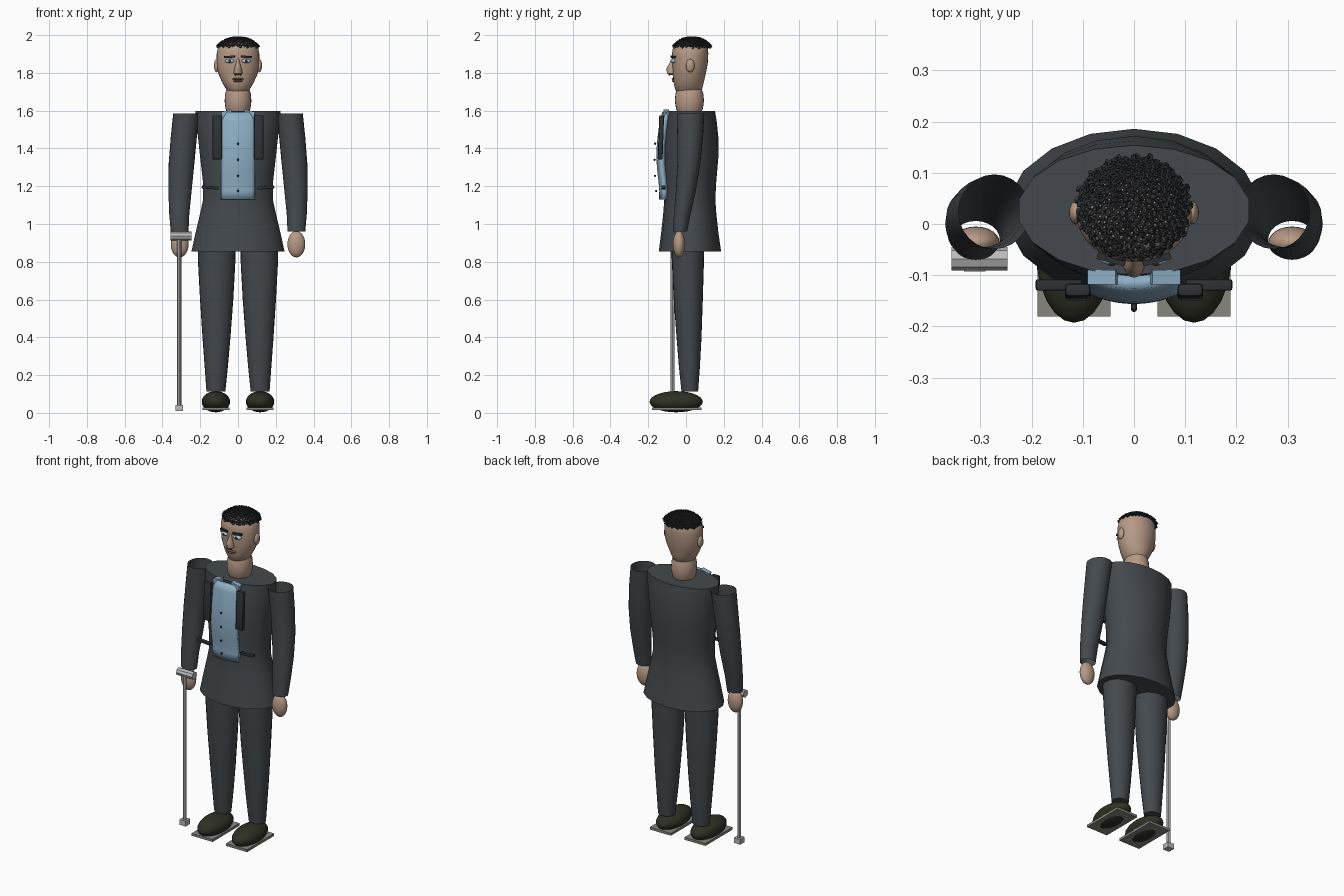
import bpy, bmesh, math, random
from mathutils import Vector, Matrix

if "Cube" in bpy.data.objects:
    bpy.data.objects.remove(bpy.data.objects["Cube"])

random.seed(4)


def material(name, r, g, b):
    m = bpy.data.materials.new(name)
    m.diffuse_color = (r, g, b, 1)
    m.use_nodes = True
    m.node_tree.nodes["Principled BSDF"].inputs["Base Color"].default_value = m.diffuse_color
    return m


SUIT = material("charcoal_cloth", .056, .066, .075)
LAPEL = material("dark_cloth", .028, .032, .037)
SHIRT = material("light_blue_cloth", .27, .43, .56)
SKIN = material("skin", .47, .32, .235)
HAIR = material("black_hair", .025, .028, .032)
SHOE = material("dark_olive_leather", .028, .03, .017)
SOLE = material("grey_sole", .24, .235, .21)
METAL = material("silver_metal", .5, .5, .5)
LIP = material("brown_lip", .2, .115, .085)
EYE = material("pale_blue_eye", .4, .6, .75)


def finish(name, bm, mat, angle=40):
    bmesh.ops.recalc_face_normals(bm, faces=bm.faces)
    me = bpy.data.meshes.new(name)
    bm.to_mesh(me)
    bm.free()
    ob = bpy.data.objects.new(name, me)
    bpy.context.collection.objects.link(ob)
    me.materials.append(mat)
    bpy.ops.object.select_all(action='DESELECT')
    ob.select_set(True)
    bpy.context.view_layer.objects.active = ob
    bpy.ops.object.shade_smooth_by_angle(angle=math.radians(angle))
    return ob


def loft(name, rings, mat, n=24, caps=True):
    """Skin elliptical rings given as (z, cx, cy, rx, ry)."""
    bm = bmesh.new()
    loops = []
    for z, cx, cy, rx, ry in rings:
        loops.append([bm.verts.new((cx + rx * math.sin(2 * math.pi * i / n),
                                    cy + ry * math.cos(2 * math.pi * i / n), z)) for i in range(n)])
    for a, b in zip(loops, loops[1:]):
        for i in range(n):
            bm.faces.new((a[i], a[(i + 1) % n], b[(i + 1) % n], b[i]))
    if caps:
        bm.faces.new(loops[0])
        bm.faces.new(loops[-1])
    return finish(name, bm, mat)


def ellipsoid(name, c, r, mat, u=24, v=14):
    bm = bmesh.new()
    bmesh.ops.create_uvsphere(bm, u_segments=u, v_segments=v, radius=1,
                              matrix=Matrix.Translation(c) @ Matrix.Diagonal((*r, 1)))
    return finish(name, bm, mat)


def box(name, c, size, mat, rot=(0, 0, 0), bevel=0):
    bm = bmesh.new()
    bmesh.ops.create_cube(bm, size=1, matrix=Matrix.Diagonal((*size, 1)))
    if bevel:
        bmesh.ops.bevel(bm, geom=bm.edges[:], offset=bevel, segments=2, affect='EDGES', profile=.5)
    for axis, a in zip("XYZ", rot):
        bmesh.ops.rotate(bm, verts=bm.verts, matrix=Matrix.Rotation(a, 3, axis))
    bmesh.ops.translate(bm, verts=bm.verts, vec=c)
    return finish(name, bm, mat)


def rod(name, c, r, length, mat, axis='Z', n=8):
    bm = bmesh.new()
    rot = Matrix.Rotation(math.pi / 2, 4, 'Y') if axis == 'X' else Matrix()
    bmesh.ops.create_cone(bm, cap_ends=True, segments=n, radius1=r, radius2=r, depth=length,
                          matrix=Matrix.Translation(c) @ rot)
    return finish(name, bm, mat, 30)


# Jacket body: flared hem, narrow waist, broad shoulders
loft("jacket", [(.855, 0, .021, .25, .165), (.95, 0, .02, .229, .152), (1.05, 0, .02, .205, .141),
                (1.13, 0, .02, .187, .135), (1.22, 0, .021, .188, .139), (1.35, 0, .025, .203, .146),
                (1.45, 0, .027, .214, .145), (1.54, 0, .027, .224, .136), (1.597, 0, .027, .228, .127)], SUIT, 18)

# Limbs, mirrored left and right
for s, side in ((-1, "right"), (1, "left")):
    loft(side + "_sleeve", [(.96, s * .309, -.032, .047, .038), (1.05, s * .311, -.02, .053, .044),
                            (1.18, s * .307, 0, .062, .053), (1.32, s * .299, .015, .068, .061),
                            (1.46, s * .287, .022, .069, .068), (1.585, s * .273, .024, .07, .073)],
         SUIT, 24, caps=False)
    ellipsoid(side + "_hand", (s * .309, -.037, .893), (.047, .032, .07), SKIN)
    loft(side + "_trouser_leg", [(.112, s * .117, .02, .05, .044), (.25, s * .115, .018, .062, .056),
                                 (.4, s * .114, .016, .074, .066), (.6, s * .113, .012, .088, .077),
                                 (.8, s * .113, .01, .099, .085), (.88, s * .113, .01, .1, .087)], SUIT)
    ellipsoid(side + "_shoe", (s * .117, -.052, .059), (.075, .141, .056), SHOE)
    box(side + "_sole", (s * .117, -.05, .022), (.143, .262, .015), SOLE)

    # Jacket trim
    box(side + "_lapel", (s * .11, -.133, 1.458), (.05, .026, .235), LAPEL,
        rot=(math.radians(-2), 0, 0), bevel=.008)
    box(side + "_pocket_flap", (s * .147, -.119, 1.193), (.09, .022, .016), LAPEL,
        rot=(0, s * math.radians(-4), 0), bevel=.004)
    box(side + "_collar", (s * .058, -.104, 1.578), (.056, .028, .045), SHIRT,
        rot=(0, s * math.radians(14), 0))

    # Face features
    ellipsoid(side + "_ear", (s * .113, .022, 1.838), (.014, .023, .035), SKIN, 16, 10)
    ellipsoid(side + "_eye", (s * .043, -.066, 1.863), (.026, .014, .011), EYE, 16, 10)
    ellipsoid(side + "_iris", (s * .043, -.078, 1.863), (.008, .004, .008), HAIR, 12, 8)
    box(side + "_eyebrow", (s * .044, -.068, 1.885), (.056, .016, .011), HAIR,
        rot=(0, s * math.radians(3), s * math.radians(15)))
    ellipsoid(side + "_nostril", (s * .013, -.088, 1.79), (.005, .006, .004), HAIR, 8, 6)

# Shirt front: a bowed panel with thickness
bm = bmesh.new()
bmesh.ops.create_grid(bm, x_segments=10, y_segments=10, size=1)
for v in bm.verts:
    x, t = v.co.x * .086, (v.co.y + 1) / 2
    bow = .13 + .022 * math.sin(math.pi * min(1, (1 - t) * 1.15)) - .016 * t
    v.co = (x, -bow + 2.6 * x * x, 1.13 + .46 * t)
front = finish("shirt_front", bm, SHIRT)
mod = front.modifiers.new("thickness", 'SOLIDIFY')
mod.thickness, mod.offset = .026, 0
for z, y in ((1.425, -.163), (1.34, -.166), (1.255, -.164), (1.175, -.158)):
    ellipsoid("shirt_button", (0, y, z), (.006, .006, .006), LAPEL, 10, 6)

# Neck and head
loft("neck", [(1.585, 0, .018, .055, .06), (1.61, 0, .018, .066, .071), (1.65, 0, .018, .071, .077),
              (1.69, 0, .018, .068, .074), (1.72, 0, .018, .058, .064)], SKIN)
loft("head", [(1.695, 0, .014, .045, .054), (1.708, 0, .014, .06, .07), (1.75, 0, .014, .084, .08),
              (1.8, 0, .018, .106, .088), (1.85, 0, .021, .113, .094), (1.9, 0, .022, .113, .096),
              (1.935, 0, .024, .106, .093), (1.96, 0, .026, .086, .077), (1.975, 0, .028, .055, .05),
              (1.981, 0, .03, .015, .015)], SKIN, 32)
loft("nose", [(1.79, 0, -.072, .014, .016), (1.797, 0, -.074, .024, .025), (1.82, 0, -.076, .02, .029),
              (1.85, 0, -.069, .011, .02), (1.875, 0, -.062, .007, .014)], SKIN, 16)
ellipsoid("upper_lip", (0, -.064, 1.768), (.031, .012, .006), LIP, 16, 8)
ellipsoid("lower_lip", (0, -.063, 1.757), (.026, .012, .006), LIP, 16, 8)

# Hair: small coiled curls spread over the crown in a spiral pattern
curve = bpy.data.curves.new("curly_hair", 'CURVE')
curve.dimensions = '3D'
curve.bevel_depth = .0038
curve.bevel_resolution = 0
curve.use_fill_caps = True
COUNT = 300
for k in range(COUNT):
    q = math.sqrt((k + .5) / COUNT)
    a = k * math.pi * (3 - math.sqrt(5))
    root = Vector((.107 * q * math.cos(a), .032 + .097 * q * math.sin(a),
                   1.98 - .045 * q ** 2.6))
    up = Vector((.8 * q * math.cos(a), .8 * q * math.sin(a), 1)).normalized()
    u = up.orthogonal().normalized()
    w = up.cross(u)
    start = random.uniform(0, 2 * math.pi)
    sp = curve.splines.new('POLY')
    sp.points.add(9)
    for i, p in enumerate(sp.points):
        h = start + i * 2 * math.pi / 6
        co = root + up * (.0016 * i - .004) + .0055 * (u * math.cos(h) + w * math.sin(h))
        p.co = (*co, 1)
hair = bpy.data.objects.new("curly_hair", curve)
bpy.context.collection.objects.link(hair)
curve.materials.append(HAIR)
bpy.ops.object.select_all(action='DESELECT')
hair.select_set(True)
bpy.context.view_layer.objects.active = hair
bpy.ops.object.convert(target='MESH')

# Walking cane
rod("cane_shaft", (-.311, -.072, .48), .011, .9, METAL)
rod("cane_handle", (-.302, -.068, .936), .023, .11, METAL, 'X')
box("cane_tip", (-.311, -.072, .026), (.042, .042, .032), METAL)
